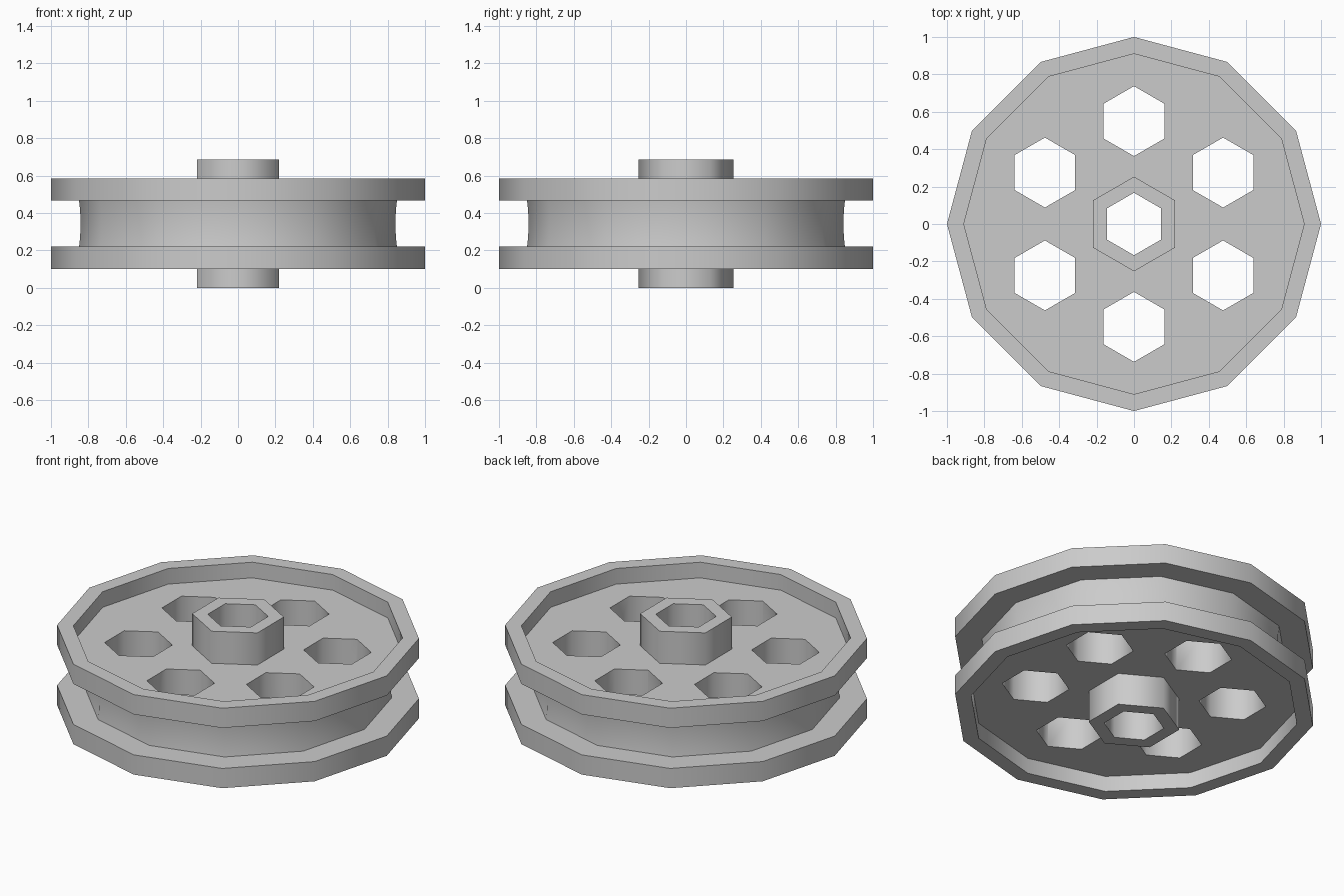
import bpy, bmesh
from math import sin, cos, pi, radians

if "Cube" in bpy.data.objects:
    bpy.data.objects.remove(bpy.data.objects["Cube"], do_unlink=True)

MID = 0.343          # height of the mirror plane through the wheel
grey = bpy.data.materials.new("plain_grey")
grey.use_nodes = True
colour = (0.6, 0.6, 0.6, 1)
grey.diffuse_color = colour
grey.node_tree.nodes["Principled BSDF"].inputs["Base Color"].default_value = colour


def lathe(name, profile, sides, start=0.0, centre=(0, 0), closed=False):
    """Sweep a (radius, height) profile round z; open profiles get flat caps."""
    bm = bmesh.new()
    rings = []
    for r, z in profile:
        angles = [start + 2 * pi * i / sides for i in range(sides)]
        rings.append([bm.verts.new((centre[0] + r * cos(a), centre[1] + r * sin(a), z))
                      for a in angles])
    pairs = list(zip(rings, rings[1:]))
    if closed:
        pairs.append((rings[-1], rings[0]))
    else:
        bm.faces.new(rings[0])
        bm.faces.new(rings[-1])
    for low, high in pairs:
        for i in range(sides):
            j = (i + 1) % sides
            bm.faces.new((low[i], low[j], high[j], high[i]))
    bmesh.ops.recalc_face_normals(bm, faces=bm.faces)
    mesh = bpy.data.meshes.new(name)
    bm.to_mesh(mesh)
    bm.free()
    mesh.materials.append(grey)
    obj = bpy.data.objects.new(name, mesh)
    bpy.context.collection.objects.link(obj)
    return obj


def select_only(obj):
    bpy.ops.object.select_all(action="DESELECT")
    obj.select_set(True)
    bpy.context.view_layer.objects.active = obj


# Wheel: recessed disc, raised rims and a shallow groove, mirrored about MID
lower = [(0.91, 0.195), (0.91, 0.1), (1.0, 0.1), (1.0, 0.22), (0.85, 0.22), (0.844, 0.27)]
upper = [(r, 2 * MID - z) for r, z in reversed(lower)]
wheel = lathe("grooved_wheel", lower + [(0.842, MID)] + upper, 12)

# Six hexagonal lightening holes, and the bore that the hub fills
places = [(0.55 * cos(a), 0.55 * sin(a), 0.187)
          for a in (radians(30 + 60 * k) for k in range(6))]
for x, y, r in places + [(0, 0, 0.21)]:
    cutter = lathe("hole_cutter", [(r, -0.2), (r, 0.9)], 6, pi / 2, (x, y))
    cutter.hide_render = True
    cut = wheel.modifiers.new("hole", "BOOLEAN")
    cut.operation = "DIFFERENCE"
    cut.solver = "EXACT"
    cut.object = cutter
    select_only(wheel)
    bpy.ops.object.modifier_apply(modifier=cut.name)
    bpy.data.objects.remove(cutter, do_unlink=True)

# Hub: hexagonal tube
hub = lathe("hub", [(0.253, 0), (0.253, 2 * MID), (0.167, 2 * MID), (0.167, 0)],
            6, pi / 2, closed=True)

for obj in (wheel, hub):
    select_only(obj)
    bpy.ops.object.shade_smooth_by_angle(angle=radians(65))
